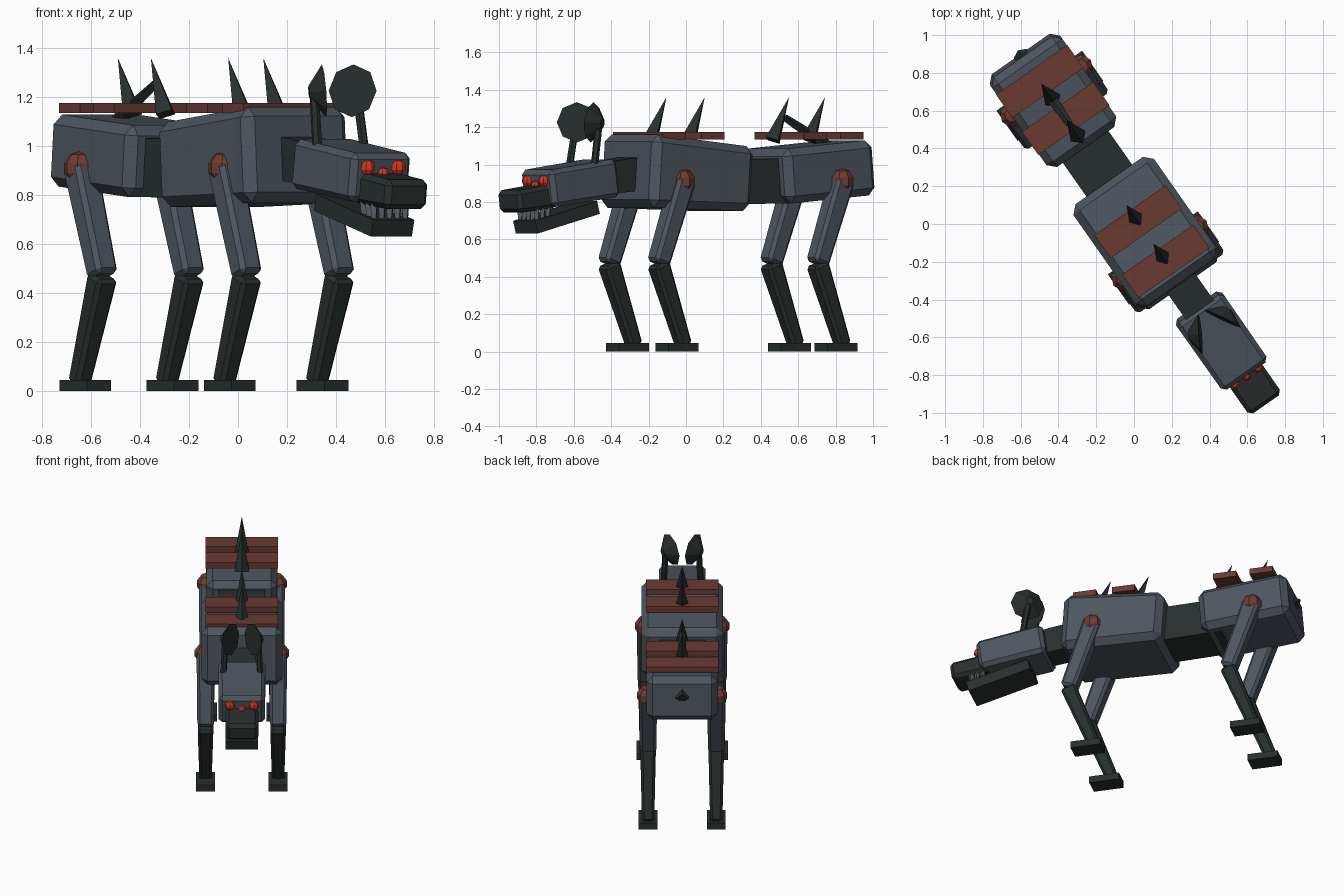
import bpy, bmesh, math
from mathutils import Vector, Matrix

if "Cube" in bpy.data.objects:
    bpy.data.objects.remove(bpy.data.objects["Cube"])

# Whole model faces local -y, then is turned to its standing direction
PLACE = Matrix.Translation((0.02, 0.014, 0)) @ Matrix.Rotation(math.radians(35), 4, 'Z')


def material(name, rgb):
    m = bpy.data.materials.new(name)
    m.diffuse_color = (*rgb, 1)
    m.use_nodes = True
    m.node_tree.nodes["Principled BSDF"].inputs["Base Color"].default_value = m.diffuse_color
    return m


GREY = material("slate_grey", (0.075, 0.091, 0.112))
DARK = material("dark_metal", (0.021, 0.028, 0.027))
PLATE = material("rust_plate", (0.145, 0.042, 0.032))
JOINT = material("rust_joint", (0.155, 0.045, 0.033))
RED = material("eye_red", (0.68, 0.04, 0.016))
TEETH = material("tooth_grey", (0.10, 0.11, 0.13))


def pos(s, f, z):
    """side, forward, up -> local position"""
    return Vector((s, -f, z))


def finish(name, bm, mat, bevel=0):
    bmesh.ops.recalc_face_normals(bm, faces=bm.faces[:])
    if bevel:
        bmesh.ops.bevel(bm, geom=bm.edges[:], offset=bevel, segments=1,
                        profile=0.5, affect='EDGES')
    bm.transform(PLACE)
    me = bpy.data.meshes.new(name)
    bm.to_mesh(me)
    bm.free()
    me.materials.append(mat)
    ob = bpy.data.objects.new(name, me)
    bpy.context.collection.objects.link(ob)
    return ob


def block(name, mat, a, b, w, h, bevel=0, s=0):
    """tapered box from a to b, both (forward, up); w, h = sizes at both ends"""
    d = (Vector(b) - Vector(a)).normalized()
    n = Vector((-d.y, d.x))
    bm = bmesh.new()
    rings = []
    for p, wi, hi in ((a, w[0], h[0]), (b, w[1], h[1])):
        ring = []
        for i, j in ((-1, -1), (1, -1), (1, 1), (-1, 1)):
            q = Vector(p) + n * hi / 2 * j
            ring.append(bm.verts.new(pos(s + i * wi / 2, q.x, q.y)))
        rings.append(ring)
    bm.faces.new(rings[0])
    bm.faces.new(rings[1])
    for k in range(4):
        m = (k + 1) % 4
        bm.faces.new((rings[0][k], rings[0][m], rings[1][m], rings[1][k]))
    return finish(name, bm, mat, bevel)


def cone(name, mat, a, b, r0, r1, sides=4):
    """cone or rod between two local positions"""
    d = b - a
    rot = d.to_track_quat('Z', 'Y').to_matrix().to_4x4()
    bm = bmesh.new()
    bmesh.ops.create_cone(bm, cap_ends=True, segments=sides, radius1=r0, radius2=r1,
                          depth=d.length,
                          matrix=Matrix.Translation((a + b) / 2) @ rot)
    return finish(name, bm, mat)


def ball(name, mat, c, r, segs=8, rings=5):
    bm = bmesh.new()
    bmesh.ops.create_uvsphere(bm, u_segments=segs, v_segments=rings, radius=r,
                              matrix=Matrix.Translation(c))
    return finish(name, bm, mat)


# Body
block("hips", GREY, (-1.072, 0.985), (-0.49, 0.935), (0.455, 0.45), (0.295, 0.295), 0.04)
block("waist", DARK, (-0.62, 0.915), (-0.15, 0.905), (0.295, 0.295), (0.24, 0.24))
block("chest", GREY, (-0.255, 0.922), (0.405, 0.967), (0.52, 0.52), (0.345, 0.395), 0.042)
block("neck", DARK, (0.34, 0.955), (0.64, 0.92), (0.18, 0.18), (0.18, 0.17))

# Back plates and spikes
for i, (f, spike) in enumerate(((0.258, 0.24), (0.003, -0.01), (-0.665, -0.56), (-0.905, -0.795))):
    block(f"back_plate_{i}", PLATE, (f - 0.075, 1.155), (f + 0.075, 1.155),
          (0.46, 0.46), (0.04, 0.04))
    cone(f"spike_{i}", DARK, pos(0, spike + 0.01, 1.13), pos(0, spike - 0.095, 1.36), 0.048, 0.0)

# Tail rod running through the hips
cone("tail", DARK, pos(0, -1.085, 1.0), pos(0, -0.63, 1.25), 0.042, 0.02)

# Head
block("head", GREY, (0.553, 0.93), (0.99, 0.87), (0.30, 0.295), (0.205, 0.20), 0.024)
block("muzzle", DARK, (0.93, 0.832), (1.178, 0.80), (0.21, 0.21), (0.13, 0.12), 0.022)
block("jaw", DARK, (0.66, 0.77), (1.065, 0.665), (0.205, 0.205), (0.07, 0.07))
for i in range(5):
    s = -0.078 + 0.039 * i
    cone(f"front_tooth_{i}", TEETH, pos(s, 1.045, 0.765), pos(s, 1.045, 0.69), 0.019, 0.012)
for side in (-1, 1):
    for i in range(2):
        f = 0.972 + 0.036 * i
        cone(f"side_tooth_{i}_{side}", TEETH, pos(side * 0.078, f, 0.775),
             pos(side * 0.078, f, 0.70), 0.019, 0.012)
ball("middle_eye", RED, pos(0, 1.0, 0.887), 0.026)

for side, tag in ((-1, "left"), (1, "right")):
    ball(f"{tag}_eye", RED, pos(side * 0.076, 0.995, 0.913), 0.033)

    # Dish shaped ears, flat side turned forward and inward
    ear = pos(side * 0.08, 0.674, 1.225)
    a = math.radians(60)
    face = pos(-side * math.sin(a), math.cos(a), 0.08).normalized()
    cone(f"{tag}_ear_dish", DARK, ear + face * 0.01, ear - face * 0.052, 0.108, 0.025, 8)
    cone(f"{tag}_ear_stalk", DARK, pos(side * 0.118, 0.70, 0.97), ear - face * 0.03, 0.02, 0.02, 6)

    # Legs: same shape at front and back, the back pair slightly closer
    for part, f, out in (("front", 0.205, 0.231), ("back", -0.843, 0.217)):
        n = f"{part}_{tag}"
        s = side * out
        knee = (f + 0.155, 0.47)
        ball(f"{n}_joint", JOINT, pos(side * (out + 0.003), f, 0.91), 0.07)
        block(f"{n}_upper_leg", GREY, (f - 0.005, 0.92), knee, (0.115, 0.105), (0.115, 0.1), 0.018, s)
        block(f"{n}_lower_leg", DARK, knee, (f - 0.012, 0.03), (0.1, 0.078), (0.1, 0.078),
              0.016, s)
        block(f"{n}_foot", DARK, (f - 0.066, 0.0225), (f + 0.13, 0.0225), (0.12, 0.12),
              (0.045, 0.045), 0, s)
